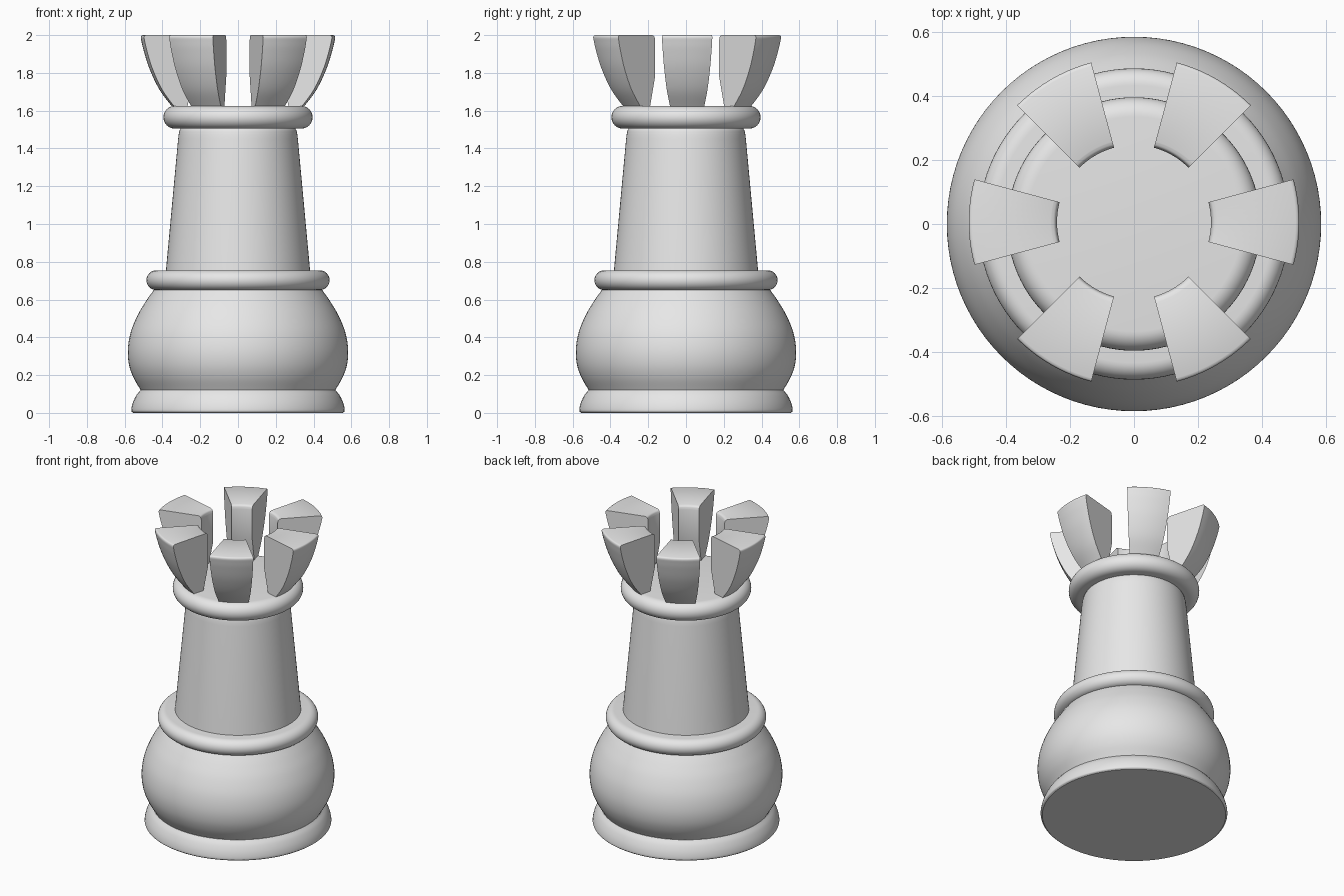
import bpy, bmesh, math
from mathutils import Vector

if "Cube" in bpy.data.objects:
    bpy.data.objects.remove(bpy.data.objects["Cube"])

grey = bpy.data.materials.new("plain grey")
grey.use_nodes = True
grey.diffuse_color = (0.8, 0.8, 0.8, 1)
grey.node_tree.nodes["Principled BSDF"].inputs["Base Color"].default_value = (0.8, 0.8, 0.8, 1)
parts = []


def smooth_curve(points, steps=6):
    """Rounded path through a few (radius, height) points."""
    p = [Vector(q) for q in points]
    p = [2 * p[0] - p[1]] + p + [2 * p[-1] - p[-2]]
    path = []
    for a, b, c, d in zip(p, p[1:], p[2:], p[3:]):
        for i in range(steps):
            t = i / steps
            path.append(b + (c - a) * t / 2 + (2 * a - 5 * b + 4 * c - d) * t**2 / 2
                        + (3 * b - a - 3 * c + d) * t**3 / 2)
    return [tuple(q) for q in path + [p[-2]]]


def lathe(name, profile, start=0, sweep=math.tau, steps=96, y=0):
    """Turn a profile about z; a partial sweep has a closed profile and end caps."""
    full = sweep == math.tau
    bm = bmesh.new()
    rings = []
    for i in range(steps if full else steps + 1):
        a = start + sweep * i / steps
        rings.append([bm.verts.new((r * math.cos(a), y + r * math.sin(a), z)) for r, z in profile])
    n = len(profile)
    for i in range(steps):
        r0, r1 = rings[i], rings[(i + 1) % len(rings)]
        for j in range(n - 1 if full else n):
            k = (j + 1) % n
            bm.faces.new((r0[j], r1[j], r1[k], r0[k]))
    if not full:
        bm.faces.new(rings[0])
        bm.faces.new(rings[-1])
    bmesh.ops.remove_doubles(bm, verts=bm.verts, dist=1e-5)
    bmesh.ops.recalc_face_normals(bm, faces=bm.faces)
    mesh = bpy.data.meshes.new(name)
    bm.to_mesh(mesh)
    bm.free()
    mesh.materials.append(grey)
    obj = bpy.data.objects.new(name, mesh)
    bpy.context.collection.objects.link(obj)
    parts.append(obj)


def collar(name, radius, low, high):
    """Flat disc with a fully rounded rim."""
    h, mid = (high - low) / 2, (high + low) / 2
    rim = [(radius - h + h * math.cos(a), mid + h * math.sin(a))
           for a in (math.pi * (i / 16 - 0.5) for i in range(17))]
    lathe(name, [(0, low)] + rim + [(0, high)])


# Foot with a softened lower edge
foot = smooth_curve([(0.555, 0), (0.565, 0.012), (0.558, 0.05), (0.54, 0.09), (0.517, 0.12)])
lathe("foot", [(0, 0)] + foot + [(0, 0.12)])

# Bulging bowl
bowl = smooth_curve([(0.515, 0.12), (0.555, 0.19), (0.578, 0.26), (0.583, 0.34),
                     (0.567, 0.43), (0.53, 0.52), (0.485, 0.595), (0.443, 0.655)])
lathe("bowl", [(0, 0.12)] + bowl + [(0, 0.655)])
collar("lower_collar", 0.485, 0.65, 0.755)

# Tapered column
column = [(0.382, 0.75), (0.317, 1.45)] + smooth_curve([(0.314, 1.475), (0.309, 1.495), (0.3, 1.51)])
lathe("column", [(0, 0.75)] + column + [(0, 1.51)])
collar("upper_collar", 0.395, 1.505, 1.625)

# Six flared battlements with rounded rims
outer = smooth_curve([(0.342, 1.612), (0.415, 1.71), (0.468, 1.82), (0.5, 1.92), (0.514, 1.98)])
rim = smooth_curve([(0.515, 1.988), (0.512, 1.996), (0.504, 2.0)], 3)
inner = smooth_curve([(0.26, 2.0), (0.246, 1.993), (0.24, 1.975)], 4)
battlement = outer + rim + inner + [(0.24, 1.78), (0.28, 1.612)]
for i in range(6):
    lathe(f"battlement_{i + 1}", battlement, math.radians(60 * i - 15), math.radians(30), 10, 0.006)

# Smooth shading with sharp edges kept
bpy.ops.object.select_all(action='DESELECT')
for obj in parts:
    obj.select_set(True)
bpy.context.view_layer.objects.active = parts[0]
bpy.ops.object.shade_smooth_by_angle(angle=math.radians(30))
